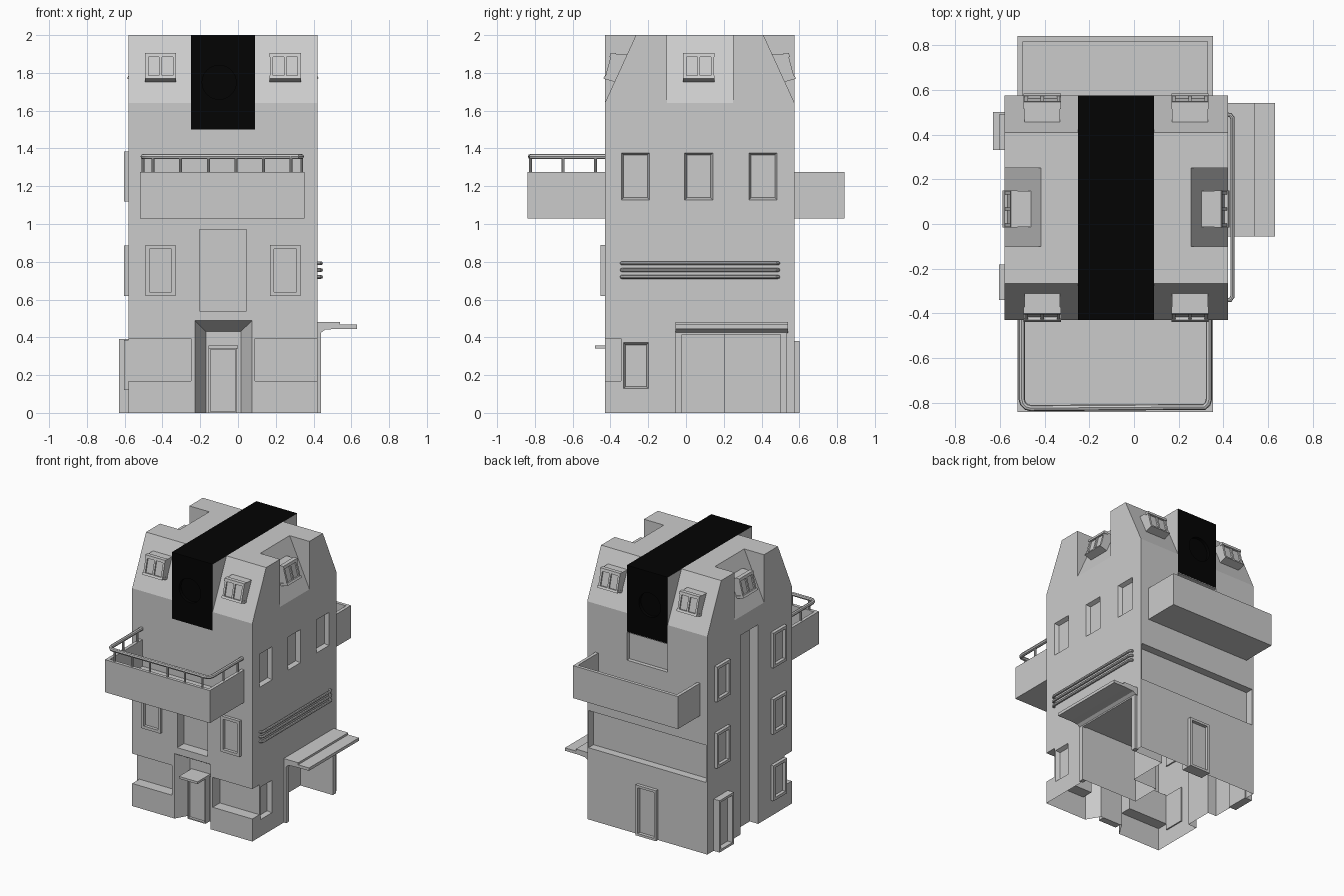
import bpy, bmesh, math
from mathutils import Matrix, Vector

if "Cube" in bpy.data.objects:
    bpy.data.objects.remove(bpy.data.objects["Cube"])

# Wall frames: local x runs along the wall, local -y points outward
WALL = {
    'front': Matrix.Translation((0, -0.43, 0)),
    'right': Matrix.Translation((0.42, 0, 0)) @ Matrix.Rotation(math.pi / 2, 4, 'Z'),
    'back': Matrix.Translation((0, 0.575, 0)) @ Matrix.Rotation(math.pi, 4, 'Z'),
    'left': Matrix.Translation((-0.58, 0, 0)) @ Matrix.Rotation(-math.pi / 2, 4, 'Z'),
}
SIGN = {'front': 1, 'right': 1, 'back': -1, 'left': -1}


def finish(name, bm):
    bmesh.ops.recalc_face_normals(bm, faces=bm.faces)
    me = bpy.data.meshes.new(name)
    bm.to_mesh(me)
    bm.free()
    ob = bpy.data.objects.new(name, me)
    bpy.context.collection.objects.link(ob)
    return ob


def block(name, side, a0, a1, o0, o1, z0, z1, rim=None, sink=0, up=False, taper=0):
    """Box on a wall; a = world coordinate along it, o = distance outward.
    rim/sink press a panel into the outer (or top) face; taper narrows the inner end."""
    s = SIGN[side]
    u0, u1 = sorted((a0 * s, a1 * s))
    bm = bmesh.new()
    bmesh.ops.create_cube(bm, size=1)
    for v in bm.verts:
        inner = v.co.y > 0
        t = taper if inner else 0
        v.co = Vector((u1 - t if v.co.x > 0 else u0 + t,
                       -o0 if inner else -o1,
                       z1 - t if v.co.z > 0 else z0 + t))
    bm.normal_update()
    if rim:
        d = Vector((0, 0, 1)) if up else Vector((0, -1, 0))
        face = max(bm.faces, key=lambda f: f.normal.dot(d))
        bmesh.ops.inset_region(bm, faces=[face], thickness=rim)
        face = bmesh.ops.extrude_discrete_faces(bm, faces=[face])['faces'][0]
        bmesh.ops.translate(bm, verts=face.verts, vec=-d * sink)
    bm.transform(WALL[side])
    return finish(name, bm)


def prism(name, side, a0, a1, profile):
    """Extrude an (outward, z) profile along a wall."""
    s = SIGN[side]
    bm = bmesh.new()
    f = bm.faces.new([bm.verts.new((a0 * s, -o, z)) for o, z in profile])
    r = bmesh.ops.extrude_face_region(bm, geom=[f])
    vs = [g for g in r['geom'] if isinstance(g, bmesh.types.BMVert)]
    bmesh.ops.translate(bm, verts=vs, vec=((a1 - a0) * s, 0, 0))
    bm.transform(WALL[side])
    # an extruded face keeps its original as the second cap
    if len([g for g in bm.faces if len(g.verts) == len(profile)]) < 2:
        bmesh.ops.holes_fill(bm, edges=bm.edges)
    return finish(name, bm)


def carve(ob, cutter):
    m = ob.modifiers.new('cut', 'BOOLEAN')
    m.operation, m.solver, m.object = 'DIFFERENCE', 'EXACT', cutter
    bpy.context.view_layer.objects.active = ob
    bpy.ops.object.modifier_apply(modifier=m.name)
    bpy.data.objects.remove(cutter)
    bm = bmesh.new()
    bm.from_mesh(ob.data)
    bmesh.ops.triangulate(bm, faces=bm.faces)
    bm.to_mesh(ob.data)
    bm.free()


def tube(name, pts, r):
    cu = bpy.data.curves.new(name, 'CURVE')
    cu.dimensions, cu.bevel_depth, cu.bevel_resolution, cu.use_fill_caps = '3D', r, 2, True
    sp = cu.splines.new('POLY')
    sp.points.add(len(pts) - 1)
    for p, c in zip(sp.points, pts):
        p.co = (*c, 1)
    ob = bpy.data.objects.new(name, cu)
    bpy.context.collection.objects.link(ob)
    bpy.ops.object.select_all(action='DESELECT')
    ob.select_set(True)
    bpy.context.view_layer.objects.active = ob
    bpy.ops.object.convert(target='MESH')
    bpy.ops.object.shade_smooth_by_angle()


# House body with sloped roof parts
body = block('house_body', 'front', -0.58, 0.42, -1.005, 0, 0, 2)
slope = [(0, 1.64), (-0.165, 2), (-0.165, 2.1), (0.1, 2.1), (0.1, 1.64)]
for side in ('front', 'back'):
    carve(body, prism('cut', side, -0.7, -0.25, slope))
    carve(body, prism('cut', side, 0.09, 0.55, slope))
for side in ('left', 'right'):
    carve(body, prism('cut', side, -0.1, 0.25, slope))
# (side, along 0, along 1, depth, bottom, top, taper)
cuts = [
    ('front', -0.25, 0.09, 1.1, 1.5, 2.1, 0),         # slot for the dark roof band
    ('front', -0.7, -0.25, 0.085, 0.17, 0.395, 0),    # open front corners
    ('front', 0.09, 0.55, 0.085, 0.17, 0.395, 0),
    ('front', -0.24, 0.085, 0.1, -0.2, 0.5, 0.07),    # entrance
    ('front', -0.205, 0.045, 0.08, 0.54, 0.97, 0),    # niche above it
    ('right', -0.02, 0.2, 0.45, -0.1, 0.42, 0),       # garage
    ('right', 0.19, 0.5, 0.25, -0.1, 0.42, 0),
    ('left', -0.03, 0.18, 0.07, -0.1, 1.5, 0),        # tall groove
    ('back', -0.24, 0.07, 0.06, -0.2, 0.42, 0.03),    # back entrance
    ('back', -0.57, 0.41, 0.06, 0.54, 0.82, 0),       # back band
    ('back', -0.25, 0.09, 0.03, 1.285, 1.495, 0),
    ('back', -0.5, -0.33, 0.03, 0.12, 0.38, 0.02),    # sunken windows
    ('back', 0.17, 0.33, 0.03, 0.12, 0.38, 0.02),
    ('right', -0.34, -0.19, 0.03, 0.12, 0.38, 0.02),
]
cuts += [('right', y, y + 0.165, 0.03, 1.12, 1.385, 0.02) for y in (-0.35, -0.015, 0.325)]
for side, a0, a1, d, z0, z1, t in cuts:
    carve(body, block('cut', side, a0, a1, -d, 0.02, z0, z1, taper=t))
# Underside is open
bm = bmesh.new()
bm.from_mesh(body.data)
floor = [f for f in bm.faces if all(v.co.z < 0.001 for v in f.verts)]
bmesh.ops.delete(bm, geom=floor, context='FACES')
bm.to_mesh(body.data)
bm.free()

# Dark roof band with round windows, grey flanks
band = block('roof_band', 'front', -0.25, 0.09, -1.005, 0, 1.5, 2)
for y in (-0.43, 0.575):
    bm = bmesh.new()
    bmesh.ops.create_cone(bm, cap_ends=True, segments=32, radius1=0.09, radius2=0.09, depth=0.05,
                          matrix=Matrix.Translation((-0.1, y, 1.75)) @ Matrix.Rotation(math.pi / 2, 4, 'X'))
    carve(band, finish('cut', bm))
dark = bpy.data.materials.new('dark')
dark.diffuse_color = (0.001, 0.001, 0.001, 1)
dark.use_nodes = True
dark.node_tree.nodes["Principled BSDF"].inputs["Base Color"].default_value = dark.diffuse_color
grey = bpy.data.materials.new('grey')
band.data.materials.clear()
band.data.materials.append(dark)
band.data.materials.append(grey)
for f in band.data.polygons:
    f.material_index = 1 if abs(f.normal.x) > 0.9 and abs(f.center.x + 0.08) > 0.16 else 0

# Dormers: tilted box, mullions, sill and head
spots = [(s, c) for s in ('front', 'back') for c in (-0.41, 0.25)] + [('left', 0.067), ('right', 0.067)]
for side, c in spots:
    prism('dormer', side, c - 0.08, c + 0.08, [(-0.012, 1.77), (-0.06, 1.75), (-0.125, 1.9), (-0.045, 1.9)])
    for a0, a1 in ((-0.08, -0.065), (-0.007, 0.007), (0.065, 0.08)):
        prism('dormer_mullion', side, c + a0, c + a1,
              [(0, 1.77), (-0.02, 1.77), (-0.055, 1.9), (-0.035, 1.9)])
    prism('dormer_sill', side, c - 0.083, c + 0.083, [(0.008, 1.77), (-0.06, 1.75), (-0.06, 1.77), (0, 1.785)])
    prism('dormer_head', side, c - 0.083, c + 0.083, [(-0.025, 1.885), (-0.06, 1.885), (-0.06, 1.905), (-0.03, 1.905)])

# Framed windows on the front and left walls
for c in (-0.41, 0.25):
    block('front_window', 'front', c - 0.08, c + 0.08, -0.01, 0.023, 0.62, 0.89, rim=0.03, sink=0.025)
for y, z in ((-0.26, 0.12), (-0.26, 0.62), (-0.26, 1.12), (0.41, 0.62), (0.41, 1.12)):
    block('left_window', 'left', y - 0.08, y + 0.08, -0.01, 0.024, z, z + 0.265, rim=0.03, sink=0.025)

# Doors
block('left_door', 'left', 0.33, 0.5, -0.01, 0.05, 0, 0.39, rim=0.025, sink=0.04)
block('back_door', 'back', -0.17, 0, -0.06, 0.025, 0, 0.38, rim=0.025, sink=0.05)
block('front_door', 'front', -0.155, -0.005, -0.1, -0.05, 0, 0.345, rim=0.012, sink=0.02)
block('front_door_canopy', 'front', -0.155, 0, -0.1, 0.052, 0.34, 0.357)

# Garage surround and canopy
block('garage_post', 'right', -0.055, -0.02, -0.01, 0.02, 0, 0.43)
block('garage_post', 'right', 0.5, 0.535, -0.01, 0.02, 0, 0.43)
block('garage_lintel', 'right', -0.055, 0.535, -0.01, 0.02, 0.415, 0.435)
prism('garage_canopy', 'right', -0.055, 0.54,
      [(-0.01, 0.482), (0.12, 0.482), (0.12, 0.467), (0.21, 0.467), (0.21, 0.445),
       (0.1, 0.445), (0.04, 0.44), (0.02, 0.425), (-0.01, 0.42)])

# Balconies
block('front_balcony', 'front', -0.52, 0.353, -0.035, 0.41, 1.03, 1.275, rim=0.035, sink=0.2, up=True)
block('back_balcony', 'back', -0.52, 0.353, -0.035, 0.265, 1.03, 1.275, rim=0.035, sink=0.2, up=True)

# Balcony handrail with posts
xl, xr, yf, zr, c = -0.502, 0.335, -0.823, 1.357, 0.04
arc = [(c * (1 - math.cos(t)), c * (1 - math.sin(t))) for t in (0, math.pi / 6, math.pi / 3, math.pi / 2)]
path = [(xl, -0.42, zr)] + [(xl + a, yf + b, zr) for a, b in arc]
path += [(xr - a, yf + b, zr) for a, b in reversed(arc[:-1])]
path += [(xr, -0.42, zr)]
tube('balcony_handrail', path, 0.014)
posts = [(x, yf) for x in (-0.45, -0.305, -0.157, -0.01, 0.135, 0.28)]
posts += [(x, y) for x in (xl, xr) for y in (-0.65, -0.48)]
for x, y in posts:
    tube('balcony_post', [(x, y, 1.26), (x, y, zr)], 0.008)

# Three rods on the right wall
for z in (0.72, 0.756, 0.792):
    tube('wall_rod', [(0.41, -0.34, z), (0.43, -0.34, z), (0.44, -0.325, z),
                      (0.44, 0.475, z), (0.43, 0.488, z), (0.41, 0.488, z)], 0.01)
